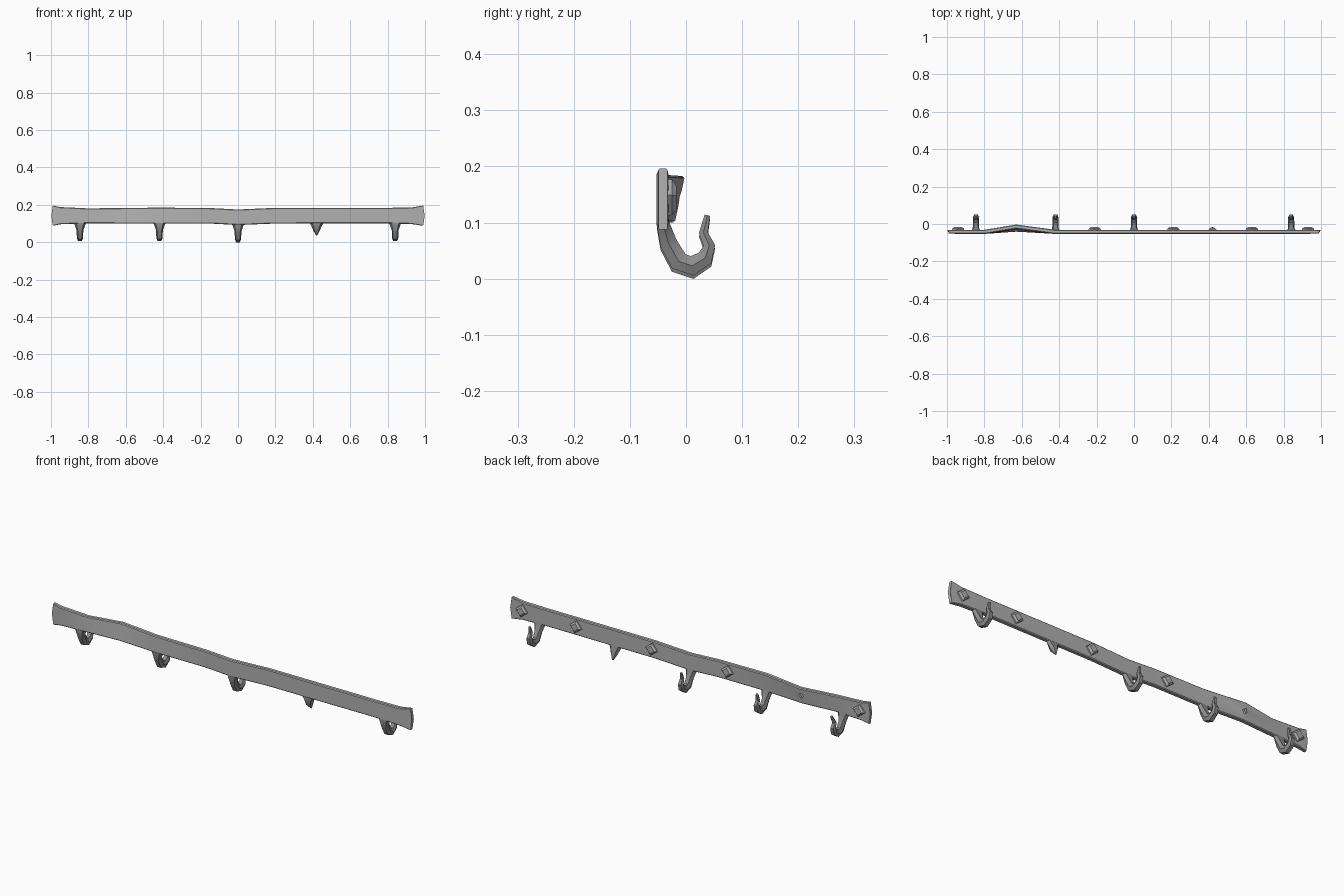
import bpy, bmesh, math
from mathutils import Vector

if "Cube" in bpy.data.objects:
    bpy.data.objects.remove(bpy.data.objects["Cube"])


def material(name, v):
    m = bpy.data.materials.new(name)
    m.diffuse_color = (v, v, v, 1)
    m.use_nodes = True
    m.node_tree.nodes["Principled BSDF"].inputs["Base Color"].default_value = m.diffuse_color
    return m


IRON = material("iron", 0.44)
DARK_IRON = material("dark_iron", 0.27)


def loft(name, rings, mat, smooth=False):
    # skin equal-sized rings of points and cap both ends
    bm = bmesh.new()
    vs = [[bm.verts.new(p) for p in r] for r in rings]
    n = len(vs[0])
    for a, b in zip(vs, vs[1:]):
        for i in range(n):
            j = (i + 1) % n
            bm.faces.new((a[i], a[j], b[j], b[i]))
    bm.faces.new(vs[0])
    bm.faces.new(vs[-1])
    bmesh.ops.recalc_face_normals(bm, faces=bm.faces[:])
    me = bpy.data.meshes.new(name)
    bm.to_mesh(me)
    bm.free()
    me.materials.append(mat)
    ob = bpy.data.objects.new(name, me)
    bpy.context.collection.objects.link(ob)
    if smooth:
        bpy.ops.object.select_all(action='DESELECT')
        ob.select_set(True)
        bpy.context.view_layer.objects.active = ob
        bpy.ops.object.shade_smooth_by_angle(angle=math.radians(35))
    return ob


# Wall bar: x, bottom z, top z, bend at bottom, bend at top
stations = [
    (-0.994, 0.088, 0.196, 0, 0), (-0.95, 0.096, 0.188, 0, 0),
    (-0.80, 0.101, 0.181, 0, 0), (-0.63, 0.100, 0.183, 0.012, 0.028),
    (-0.42, 0.100, 0.185, 0, 0), (-0.15, 0.100, 0.183, 0, 0),
    (0, 0.092, 0.175, 0, 0), (0.20, 0.100, 0.184, 0, 0),
    (0.80, 0.101, 0.184, 0, 0), (0.93, 0.097, 0.186, 0, 0),
    (0.994, 0.088, 0.196, 0, 0)]
rings = []
for x, lo, hi, b0, b1 in stations:
    end = abs(x) > 0.99
    yf, yb = (-0.049, -0.033) if end else (-0.053, -0.031)
    c = 0.002 if end else 0.004
    s = math.copysign(0.004, x) if end else 0  # ends bulge outward
    mid, bmid = (lo + hi) / 2, (b0 + b1) / 2
    rings.append([
        (x - s, yf + c + b0, lo), (x - s, yf + b0, lo + c), (x + s, yf + bmid, mid),
        (x - s, yf + b1, hi - c), (x - s, yf + c + b1, hi), (x - s, yb - c + b1, hi),
        (x - s, yb + b1, hi - c), (x + s, yb + bmid, mid), (x - s, yb + b0, lo + c),
        (x - s, yb - c + b0, lo)])
bar = loft("wall_bar", rings, IRON, True)

# Hooks: centre y, z, half width, half thickness
HOOK = [
    (-0.0415, 0.110, 0.045, 0.009), (-0.0405, 0.092, 0.030, 0.0115),
    (-0.031, 0.058, 0.018, 0.0155), (-0.013, 0.026, 0.017, 0.0175),
    (0.011, 0.018, 0.017, 0.0175), (0.034, 0.032, 0.016, 0.0145),
    (0.0415, 0.054, 0.014, 0.0105), (0.031, 0.077, 0.011, 0.008),
    (0.038, 0.108, 0.006, 0.005)]
BROKEN = HOOK[:2] + [(-0.032, 0.064, 0.018, 0.013), (-0.020, 0.038, 0.004, 0.003)]


def hook(name, x, dz, path, twist=0):
    out = []
    for i, (y, z, w, t) in enumerate(path):
        a, b = path[max(i - 1, 0)], path[min(i + 1, len(path) - 1)]
        d = Vector((0, b[0] - a[0], b[1] - a[1])).normalized()
        n = Vector((0, -d.z, d.y))
        c = Vector((x + (twist if i == len(path) - 1 else 0), y, z + dz))
        out.append([c + Vector((u * w, 0, 0)) + n * (v * t) for u, v in
                    ((1, 0), (0.6, 1), (-0.6, 1), (-1, 0), (-0.6, -1), (0.6, -1))])
    return loft(name, out, DARK_IRON, True)


for i, x in enumerate((-0.845, -0.42, 0, 0.84)):
    hook(f"hook_{i + 1}", x, -0.001 if x == 0 else 0.005, HOOK, 0.012 if i == 0 else 0)
hook("broken_hook", 0.42, 0, BROKEN)


# Diamond-headed studs on the back face
def diamond(name, x, z, levels):
    return loft(name, [[(x + r * math.cos(k * math.pi / 2 + 0.12), y,
                         z + r * math.sin(k * math.pi / 2 + 0.12)) for k in range(4)]
                       for y, r in levels], IRON)


for i, x in enumerate((-0.94, -0.21, 0.21, 0.63, 0.93)):
    diamond(f"stud_{i + 1}", x, 0.145, [(-0.036, 0.033), (-0.025, 0.032), (-0.017, 0.021)])

# Empty stud socket on the bent stretch
socket = diamond("socket_cutter", -0.63, 0.143, [(-0.022, 0.014), (0.02, 0.014)])
socket.hide_render = True
socket.hide_viewport = True
cut = bar.modifiers.new("socket", 'BOOLEAN')
cut.operation = 'DIFFERENCE'
cut.object = socket
